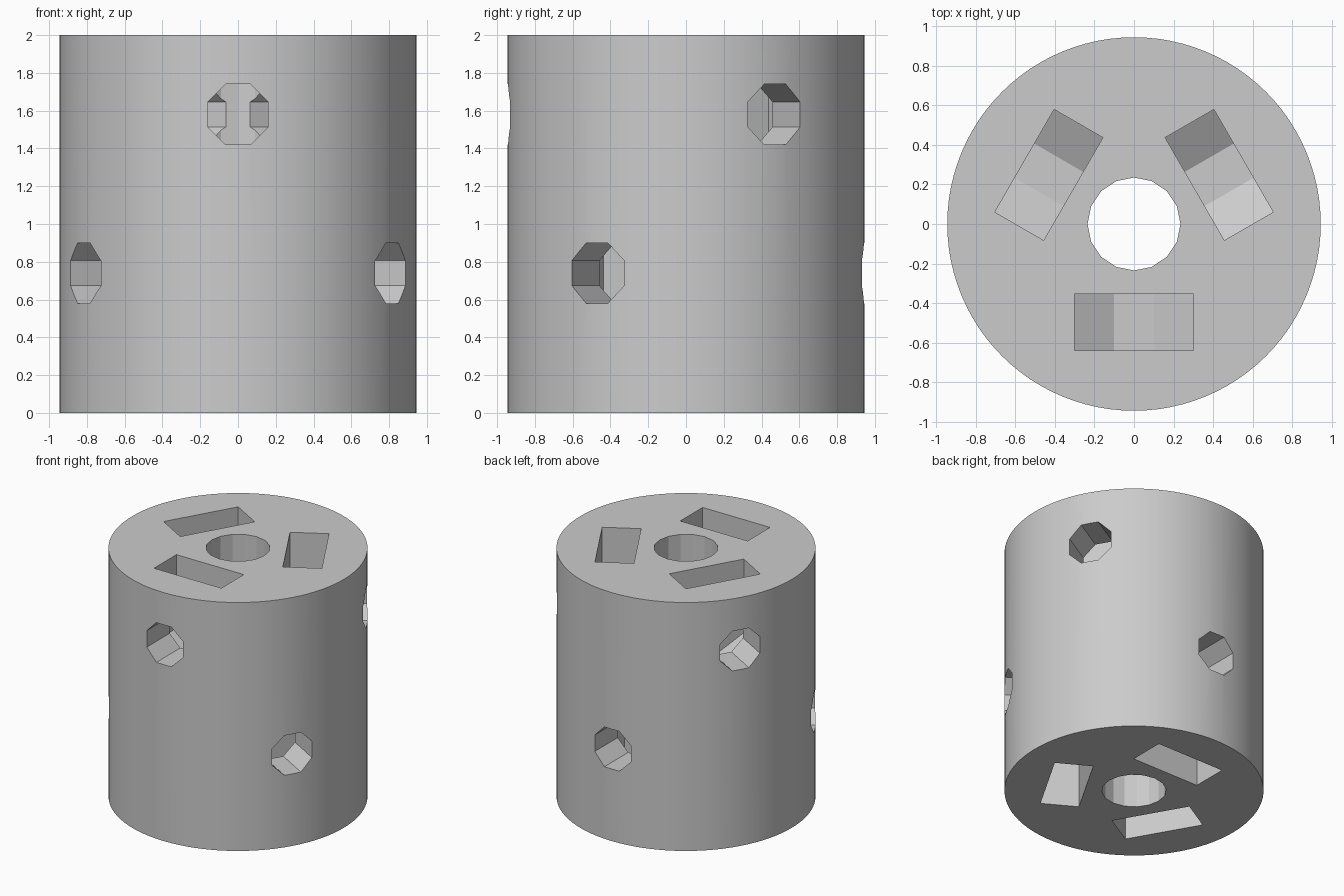
import bpy, math
from mathutils import Matrix, Vector

cube = bpy.data.objects.get("Cube")
if cube:
    bpy.data.objects.remove(cube, do_unlink=True)

RADIUS, HEIGHT = 0.945, 2.0
BORE = 0.235
HOLE = 0.16                    # half width across the octagon flats
SLOT_IN, SLOT_OUT = 0.355, 0.64
UPPER, LOWER = 1.58, 0.74      # heights of the two rings of holes


def prism(name, outline, start, end, matrix):
    """Extrude a 2D outline along local x from start to end."""
    n = len(outline)
    verts = [matrix @ Vector((x, a, b)) for x in (start, end) for a, b in outline]
    faces = [tuple(range(n))[::-1], tuple(range(n, 2 * n))]
    faces += [(i, (i + 1) % n, (i + 1) % n + n, i + n) for i in range(n)]
    mesh = bpy.data.meshes.new(name)
    mesh.from_pydata(verts, [], faces)
    obj = bpy.data.objects.new(name, mesh)
    bpy.context.collection.objects.link(obj)
    return obj


def ring(radius, sides, turn=0.0):
    angles = [2 * math.pi * (i + turn) / sides for i in range(sides)]
    return [(radius * math.cos(a), radius * math.sin(a)) for a in angles]


def slot_outline(centre, top):
    """Upright nut slot: straight sides, sloped ends and a narrow flat floor."""
    way = 1 if top else -1
    mouth = HEIGHT + 0.1 if top else -0.1
    shoulder = centre - way * 0.173
    floor = shoulder - way * 0.115
    points = [(-0.3, mouth), (-0.3, shoulder), (-0.1, floor),
              (0.1, floor), (0.3, shoulder), (0.3, mouth)]
    return points if top else points[::-1]


# Collar body
upright = Matrix.Rotation(-math.pi / 2, 4, "Y")
body = prism("collar_body", ring(RADIUS, 96), 0, HEIGHT, upright)
cutters = [prism("bore_cutter", ring(BORE, 16), -0.1, HEIGHT + 0.1, upright)]

# Screw holes and nut slots: three from the top, three from the bottom
octagon = ring(HOLE / math.cos(math.pi / 8), 8, 0.5)
for centre, first, top in ((UPPER, 30, True), (LOWER, 90, False)):
    for k in range(3):
        spin = Matrix.Rotation(math.radians(first + 120 * k), 4, "Z")
        lift = Matrix.Translation((0, 0, centre))
        cutters.append(prism("slot_cutter", slot_outline(centre, top),
                             SLOT_IN, SLOT_OUT, spin))
        cutters.append(prism("hole_cutter", octagon, 0.1, 1.2, spin @ lift))

# Cut everything out of the body
bpy.context.view_layer.objects.active = body
body.select_set(True)
for cutter in cutters:
    cutter.hide_render = True
    mod = body.modifiers.new("cut", "BOOLEAN")
    mod.operation, mod.solver, mod.object = "DIFFERENCE", "EXACT", cutter
    bpy.ops.object.modifier_apply(modifier=mod.name)
    bpy.data.objects.remove(cutter, do_unlink=True)

# Plain grey finish
grey = bpy.data.materials.new("plain_grey")
grey.use_nodes = True
colour = (0.6, 0.6, 0.6, 1)
grey.diffuse_color = colour
grey.node_tree.nodes["Principled BSDF"].inputs["Base Color"].default_value = colour
body.data.materials.clear()
body.data.materials.append(grey)
bpy.ops.object.shade_smooth_by_angle(angle=math.radians(15))
